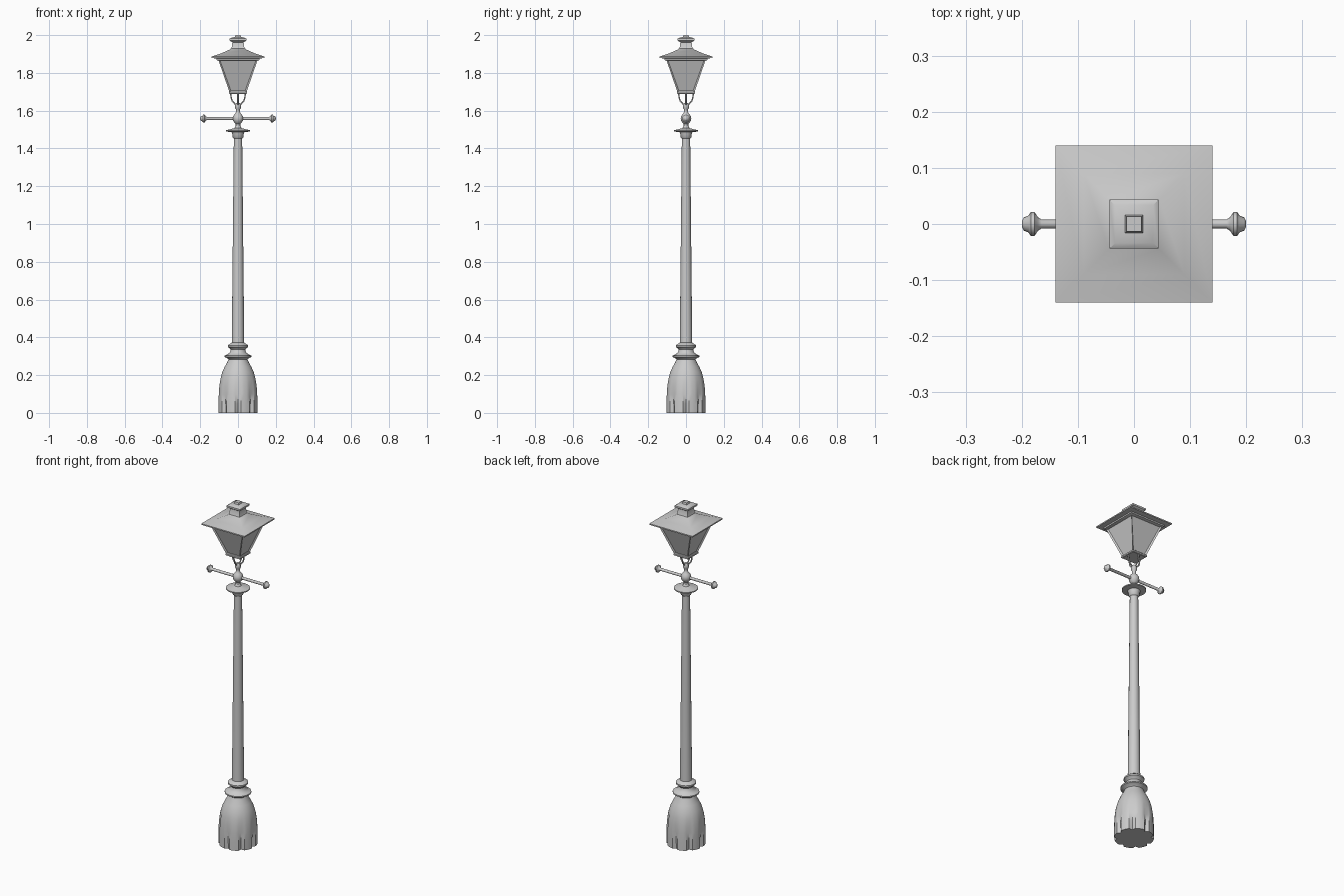
import bpy
import bmesh
from math import sin, cos, pi, radians, sqrt
from mathutils import Matrix, Vector

cube = bpy.data.objects.get("Cube")
if cube:
    bpy.data.objects.remove(cube, do_unlink=True)

metal = bpy.data.materials.new("grey painted metal")
metal.use_nodes = True
GREY = (0.6, 0.6, 0.6, 1)
metal.diffuse_color = GREY
metal.node_tree.nodes["Principled BSDF"].inputs["Base Color"].default_value = GREY


def finish(name, bm, angle=40):
    bmesh.ops.recalc_face_normals(bm, faces=bm.faces)
    mesh = bpy.data.meshes.new(name)
    bm.to_mesh(mesh)
    bm.free()
    obj = bpy.data.objects.new(name, mesh)
    bpy.context.collection.objects.link(obj)
    mesh.materials.append(metal)
    bpy.ops.object.select_all(action="DESELECT")
    obj.select_set(True)
    bpy.context.view_layer.objects.active = obj
    bpy.ops.object.shade_smooth_by_angle(angle=radians(angle))
    return obj


def stack(profile, sides, shape=None, start=0.0):
    """Join rings of (radius, height) into a capped solid."""
    bm = bmesh.new()
    rings = []
    for r, z in profile:
        ring = []
        for i in range(sides):
            a = start + 2 * pi * i / sides
            rr = shape(r, z, i) if shape else r
            ring.append(bm.verts.new((rr * cos(a), rr * sin(a), z)))
        rings.append(ring)
    for low, high in zip(rings, rings[1:]):
        for i in range(sides):
            j = (i + 1) % sides
            bm.faces.new((low[i], low[j], high[j], high[i]))
    bm.faces.new(rings[0][::-1])
    bm.faces.new(rings[-1])
    return bm


def square(profile):
    return stack([(h * sqrt(2), z) for h, z in profile], 4, start=pi / 4)


# Bell-shaped base with eight grooves that fade out upwards
def groove(r, z, i):
    return r - (0.016 * max(0, 1 - z / 0.2) if i % 5 == 0 else 0)


base = [(0.104, 0), (0.104, 0.05), (0.103, 0.10), (0.1, 0.14), (0.094, 0.18),
        (0.084, 0.215), (0.07, 0.245), (0.056, 0.27), (0.05, 0.285)]
finish("base", stack(base, 40, groove))

# Moulded rings above the base
rings = [(0.05, 0.283), (0.058, 0.29), (0.071, 0.296), (0.071, 0.303), (0.055, 0.31),
         (0.042, 0.322), (0.039, 0.335), (0.045, 0.343), (0.054, 0.349),
         (0.054, 0.358), (0.044, 0.365), (0.033, 0.372)]
finish("base_rings", stack(rings, 24))

# Tapered column
finish("column", stack([(0.033, 0.36), (0.022, 1.46)], 16))

# Collar at the column head
collar = [(0.022, 1.452), (0.028, 1.458), (0.03, 1.475), (0.034, 1.486), (0.064, 1.49),
          (0.064, 1.496), (0.035, 1.503), (0.018, 1.508), (0.012, 1.52)]
finish("collar", stack(collar, 24))

# Stem and ball carrying the lantern
stem = [(0.012, 1.515), (0.012, 1.53), (0.02, 1.537), (0.026, 1.548), (0.028, 1.558),
        (0.026, 1.57), (0.019, 1.581), (0.011, 1.59), (0.01, 1.605), (0.015, 1.613),
        (0.016, 1.632), (0.01, 1.64)]
finish("stem", stack(stem, 20))

# Ladder bar with a domed end on each side
end = [(0.0, 0.008), (0.165, 0.008), (0.171, 0.012), (0.177, 0.021), (0.184, 0.021),
       (0.188, 0.015), (0.196, 0.012), (0.2, 0.005)]
bar = [(r, -x) for x, r in end[:0:-1]] + [(r, x) for x, r in end[1:]]
bm = stack(bar, 16)
bm.transform(Matrix.Translation((0, 0, 1.558)) @ Matrix.Rotation(pi / 2, 4, "Y"))
finish("ladder_bar", bm)

# Four curved brackets under the lantern
for k, side in enumerate(("left", "back", "right", "front")):
    turn = Matrix.Rotation(k * pi / 2, 3, "Z")
    curve = bpy.data.curves.new(side + "_bracket", "CURVE")
    curve.dimensions = "3D"
    curve.bevel_depth = 0.004
    curve.bevel_resolution = 1
    curve.use_fill_caps = True
    path = [(0.008, 1.625), (0.018, 1.638), (0.031, 1.652), (0.036, 1.668), (0.04, 1.697)]
    spline = curve.splines.new("POLY")
    spline.points.add(len(path) - 1)
    for point, (x, z) in zip(spline.points, path):
        point.co = (*(turn @ Vector((x, 0, z))), 1)
    curve.materials.append(metal)
    bpy.context.collection.objects.link(bpy.data.objects.new(side + "_bracket", curve))

# Lantern body with a recessed pane in each sloping side
bm = square([(0.044, 1.695), (0.105, 1.872)])
bmesh.ops.recalc_face_normals(bm, faces=bm.faces)
sides = [f for f in bm.faces if abs(f.normal.z) < 0.9]
bmesh.ops.inset_individual(bm, faces=sides, thickness=0.011, depth=-0.007)
finish("lantern_body", bm, 30)

# Lantern floor rim
finish("lantern_floor", square([(0.044, 1.688), (0.048, 1.691), (0.048, 1.699), (0.045, 1.702)]), 30)

# Pyramid roof with an eave
roof = [(0.105, 1.865), (0.113, 1.868), (0.113, 1.876), (0.14, 1.879), (0.14, 1.886),
        (0.09, 1.903), (0.045, 1.923), (0.036, 1.93)]
finish("roof", square(roof))

# Chimney, cap and small finial
chimney = [(0.038, 1.925), (0.033, 1.936), (0.03, 1.962), (0.036, 1.966), (0.044, 1.971),
           (0.044, 1.981), (0.034, 1.987), (0.016, 1.99), (0.013, 2.0)]
finish("chimney", square(chimney))
